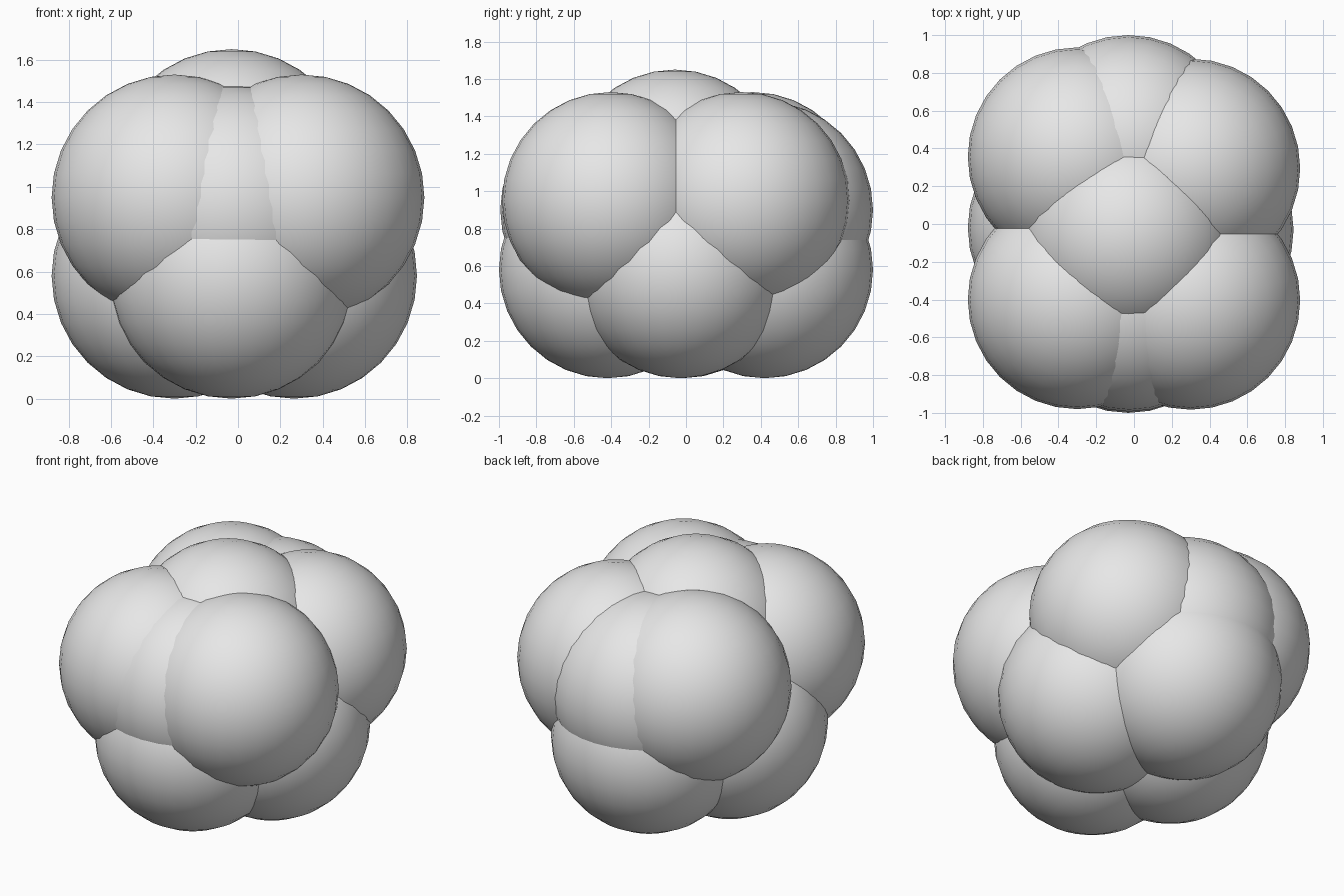
import bpy

if "Cube" in bpy.data.objects:
    bpy.data.objects.remove(bpy.data.objects["Cube"])

R = 0.58

grey = bpy.data.materials.new("light grey")
grey.diffuse_color = (0.8, 0.8, 0.8, 1.0)
grey.use_nodes = True
grey.node_tree.nodes["Principled BSDF"].inputs["Base Color"].default_value = grey.diffuse_color


def ball(name, centre):
    bpy.ops.mesh.primitive_uv_sphere_add(segments=32, ring_count=16, radius=R, location=centre)
    obj = bpy.context.object
    obj.name = name
    obj.data.materials.append(grey)
    bpy.ops.object.shade_smooth()


# Clustered overlapping balls, listed layer by layer
balls = {
    # lower ring
    "lower_front_ball": (-0.03, -0.42, 0.58),
    "lower_back_ball": (-0.03, 0.42, 0.58),
    "lower_left_ball": (-0.30, -0.02, 0.58),
    "lower_right_ball": (0.265, -0.03, 0.58),
    # middle front and back
    "middle_front_ball": (-0.025, -0.413, 0.90),
    "middle_back_ball": (-0.03, 0.42, 0.90),
    # upper corners
    "upper_front_left_ball": (-0.30, -0.40, 0.95),
    "upper_front_right_ball": (0.30, -0.403, 0.95),
    "upper_back_left_ball": (-0.30, 0.355, 0.95),
    "upper_back_right_ball": (0.30, 0.295, 0.95),
    # crown
    "top_ball": (-0.03, -0.06, 1.07),
}
for name, centre in balls.items():
    ball(name, centre)
